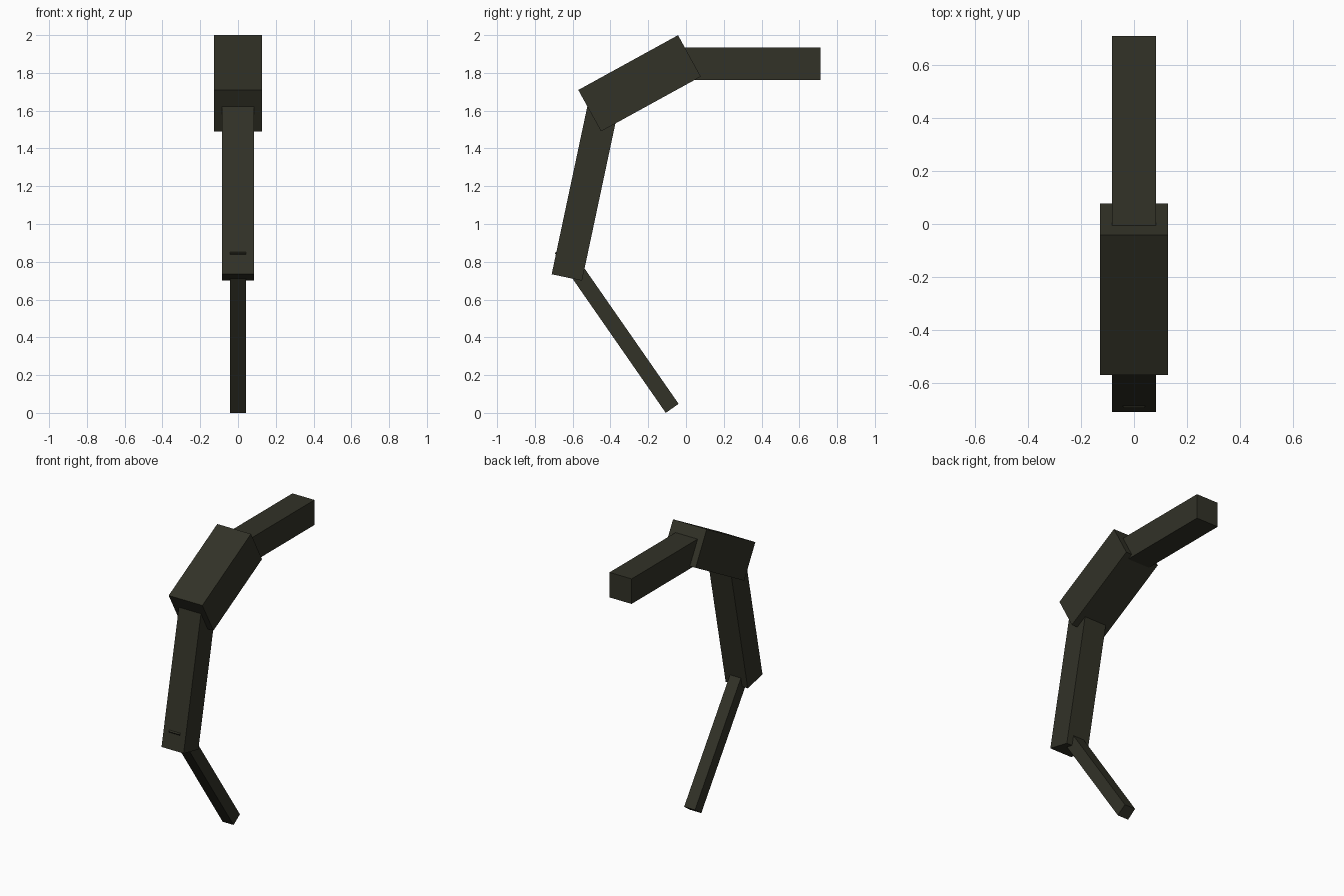
import bpy, bmesh, math
from mathutils import Matrix, Vector

if "Cube" in bpy.data.objects:
    bpy.data.objects.remove(bpy.data.objects["Cube"])

olive = bpy.data.materials.new("dark_olive")
olive.diffuse_color = (0.032, 0.032, 0.0203, 1)
olive.use_nodes = True
olive.node_tree.nodes["Principled BSDF"].inputs["Base Color"].default_value = olive.diffuse_color


def beam(name, start, end, width, thickness):
    """Square-ended bar running between two (y, z) end centres."""
    a, b = Vector((0, *start)), Vector((0, *end))
    along = (b - a).normalized()
    across = Vector((1, 0, 0))
    normal = along.cross(across)
    bm = bmesh.new()
    bmesh.ops.create_cube(bm, size=1)
    bmesh.ops.scale(bm, vec=(width, thickness, (b - a).length), verts=bm.verts)
    turn = Matrix((across, normal, along)).transposed().to_4x4()
    bm.transform(Matrix.Translation((a + b) / 2) @ turn)
    bmesh.ops.recalc_face_normals(bm, faces=bm.faces)
    mesh = bpy.data.meshes.new(name)
    bm.to_mesh(mesh)
    bm.free()
    mesh.materials.append(olive)
    obj = bpy.data.objects.new(name, mesh)
    bpy.context.collection.objects.link(obj)


def reach(start, tilt, length):
    """Point at a distance from start, tilted from vertical towards +y."""
    t = math.radians(tilt)
    return start[0] + length * math.sin(t), start[1] + length * math.cos(t)


# Rear horizontal bar
beam("rear_bar", (-0.14, 1.848), (0.711, 1.848), 0.168, 0.172)

# Thick slanted block
beam("thick_block", (-0.51, 1.60), (0.018, 1.89), 0.256, 0.25)

# Middle segment, its top end sunk into the block
mid = (-0.631, 0.717)
beam("middle_segment", mid, reach(mid, 12, 1.0), 0.168, 0.164)

# Thin lower segment, its top edge just breaking the middle segment's front
tip = (-0.073, 0.024)
beam("thin_lower_segment", tip, reach(tip, -34.8, 1.03), 0.083, 0.083)
